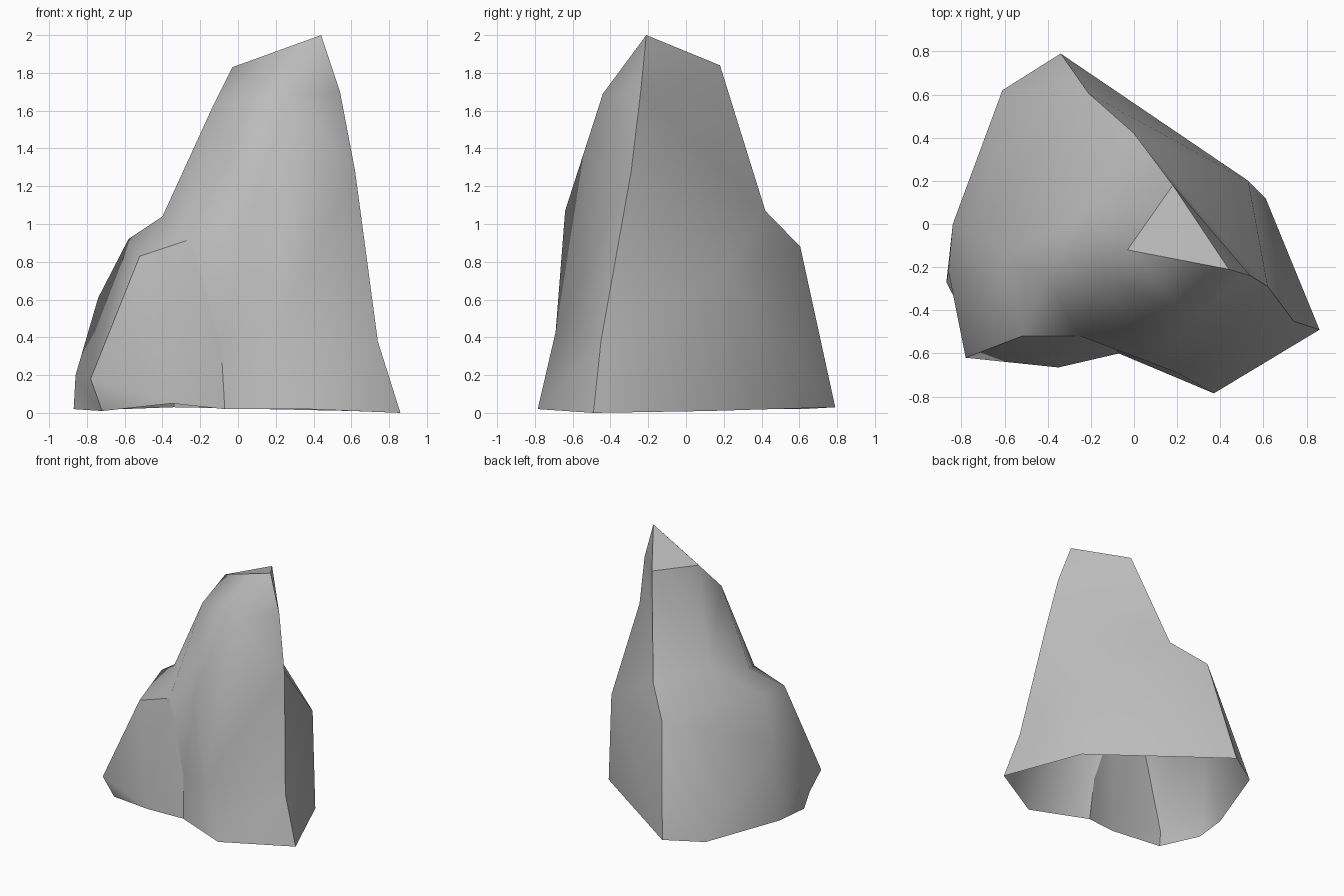
import bpy, bmesh
from mathutils import Vector

cube = bpy.data.objects.get("Cube")
if cube:
    bpy.data.objects.remove(cube)

# Stone colour
stone = bpy.data.materials.new("warm_grey_stone")
stone.use_nodes = True
grey = (0.5, 0.5, 0.5, 1)
stone.diffuse_color = grey
stone.node_tree.nodes["Principled BSDF"].inputs["Base Color"].default_value = grey

# Ridge lines of the boulder, each a chain of lettered corners
ridges = {
    # left crest, peak down to the ground
    "pqstu": [(.44, -.21, 2), (.54, -.24, 1.7), (.62, -.29, 1.28), (.74, -.45, .38), (.86, -.49, 0)],
    # back crest
    "bcde": [(.18, .18, 1.84), (0, .42, 1.07), (-.21, .605, .88), (-.34, .79, .03)],
    # front swell
    "fxyz": [(.27, -.44, 1.69), (.07, -.64, 1.07), (.2, -.69, .43), (.37, -.785, .02)],
    # front right crest, down into the notch
    "aTgNO": [(-.03, -.12, 1.83), (-.13, -.27, 1.63), (-.25, -.52, .92), (-.09, -.57, .36), (-.07, -.6, .02)],
    # lower front slab
    "hijZ": [(-.52, -.52, .83), (-.78, -.62, .18), (-.72, -.56, .01), (-.35, -.665, .05)],
    # right side ledge and shoulder
    "SAkmn": [(-.24, .05, 1.12), (-.4, -.25, 1.04), (-.58, -.15, .92), (-.74, -.06, .61), (-.86, -.22, .2)],
    # right foot
    "lor": [(-.87, -.27, .02), (-.84, 0, .02), (-.61, .62, .02)],
    # back left bulge
    "vw": [(.53, .2, .75), (.61, .12, .01)],
}

# Fans of facets: a hub corner, then the corners around it
fans = [
    "bap",                          # top cap
    "fTapqsyxT", "ystzONx", "zut",  # front
    "gTxN", "ZjihgNO",              # front slab
    "ATghkST", "STabcdk",           # ledge and tower side
    "khimd", "nmijlom", "mord", "dre",  # right flank
    "vcstwedc", "qpbcs", "tuw",     # back left wall
]
creases = ["pqstu", "bcde", "bapb", "jihgNO"]

bm = bmesh.new()
corner = {}
for names, points in ridges.items():
    for name, point in zip(names, points):
        corner[name] = bm.verts.new(point)

for hub, *rim in fans:
    for one, two in zip(rim, rim[1:]):
        face = bm.faces.new([corner[hub], corner[one], corner[two]])
        face.smooth = True

bmesh.ops.recalc_face_normals(bm, faces=bm.faces)
bm.normal_update()
cap = max(bm.faces, key=lambda f: f.calc_center_median().z)
if cap.normal.dot(Vector((0, 0, 1))) < 0:
    bmesh.ops.reverse_faces(bm, faces=bm.faces)

# Hard creases, the rest stays smooth
for chain in creases:
    for one, two in zip(chain, chain[1:]):
        edge = bm.edges.get((corner[one], corner[two]))
        if edge:
            edge.smooth = False

mesh = bpy.data.meshes.new("boulder")
bm.to_mesh(mesh)
bm.free()
mesh.materials.append(stone)
boulder = bpy.data.objects.new("boulder", mesh)
bpy.context.collection.objects.link(boulder)
